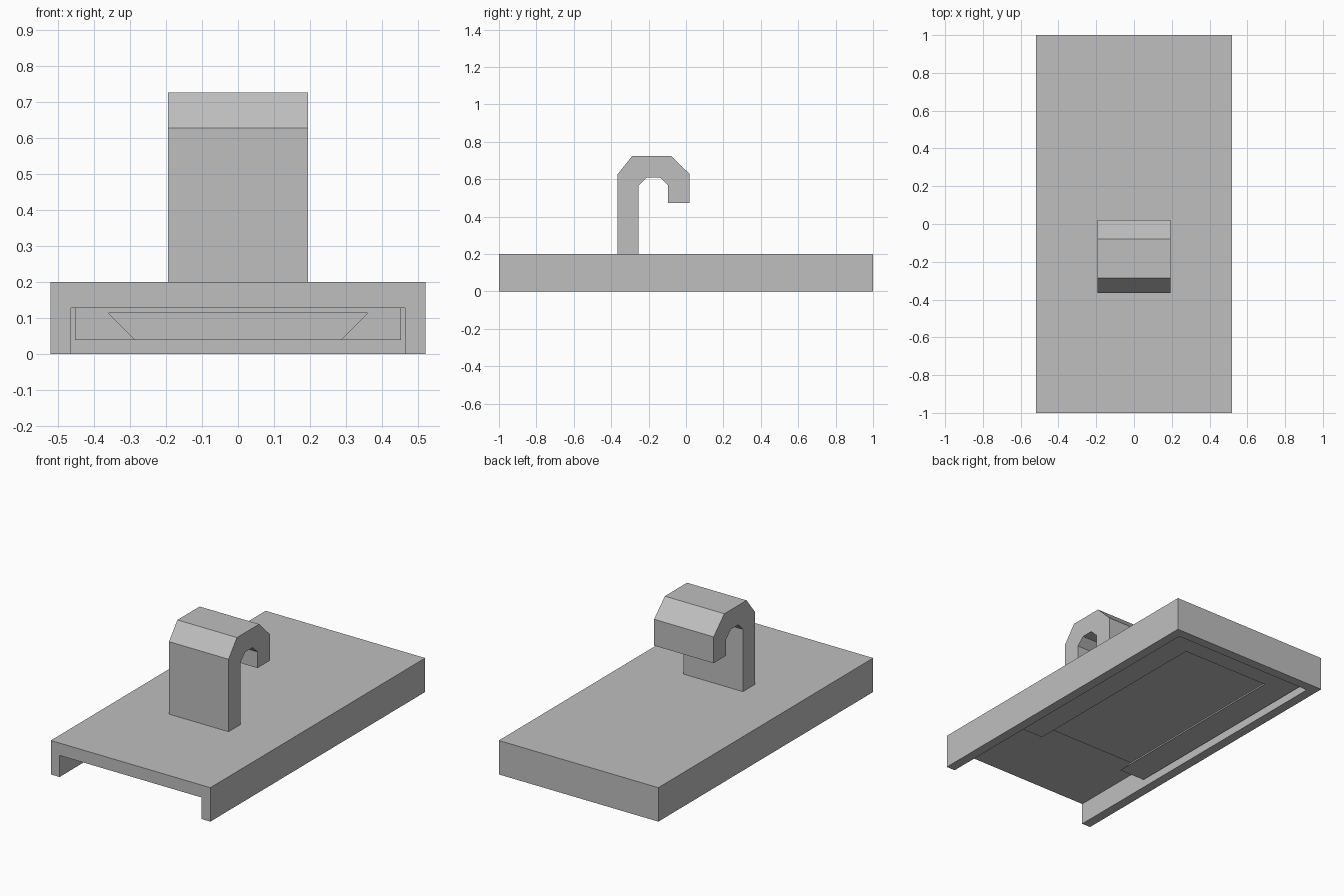
import bpy, bmesh
from mathutils import Vector

cube = bpy.data.objects.get("Cube")
if cube:
    bpy.data.objects.remove(cube, do_unlink=True)

grey = bpy.data.materials.new("light grey")
grey.use_nodes = True
colour = (0.52, 0.52, 0.52, 1)
grey.diffuse_color = colour
grey.node_tree.nodes["Principled BSDF"].inputs["Base Color"].default_value = colour


def prism(name, axis, profile, start, end):
    """Extrude a 2D profile along x (profile is y, z) or y (profile is x, z)."""
    place = {"x": lambda a, b, d: (d, a, b), "y": lambda a, b, d: (a, d, b)}[axis]
    bm = bmesh.new()
    face = bm.faces.new([bm.verts.new(place(a, b, start)) for a, b in profile])
    grown = bmesh.ops.extrude_face_region(bm, geom=[face])["geom"]
    bmesh.ops.translate(bm, vec=Vector(place(0, 0, end - start)),
                        verts=[g for g in grown if isinstance(g, bmesh.types.BMVert)])
    bmesh.ops.recalc_face_normals(bm, faces=bm.faces)
    mesh = bpy.data.meshes.new(name)
    bm.to_mesh(mesh)
    bm.free()
    mesh.materials.append(grey)
    obj = bpy.data.objects.new(name, mesh)
    bpy.context.collection.objects.link(obj)
    return obj


def trapezoid(low_half, high_half, low, high):
    return [(-low_half, low), (low_half, low), (high_half, high), (-high_half, high)]


def carve(obj, cutter):
    """Cut one solid out of another and discard the cutter."""
    cutter.hide_render = True
    cut = obj.modifiers.new("carve", "BOOLEAN")
    cut.operation, cut.solver, cut.object = "DIFFERENCE", "EXACT", cutter
    bpy.context.view_layer.update()
    result = bpy.data.meshes.new_from_object(
        obj.evaluated_get(bpy.context.evaluated_depsgraph_get()))
    obj.modifiers.clear()
    obj.data = result
    bpy.data.objects.remove(cutter, do_unlink=True)


# Base plate, hollow underneath and open at the front
base = prism("base_plate", "y", trapezoid(0.52, 0.52, 0, 0.2), -1, 1)
carve(base, prism("hollow_cutter", "y", trapezoid(0.463, 0.463, -0.1, 0.127), -1.1, 0.943))

# Holder inside the hollow, with a dovetail slot open at the front
holder = prism("slide_holder", "y", trapezoid(0.452, 0.452, 0.038, 0.129), -0.457, 0.93)
slot = [(-0.36, 0.113), (-0.285, 0.038), (-0.285, 0), (0.285, 0), (0.285, 0.038), (0.36, 0.113)]
carve(holder, prism("slot_cutter", "y", slot, -0.6, 0.79))

# Hook standing on the plate and curling to the back
hook = [(-0.365, 0.19), (-0.365, 0.627), (-0.287, 0.725), (-0.08, 0.725), (0.02, 0.627),
        (0.02, 0.472), (-0.095, 0.472), (-0.095, 0.567), (-0.14, 0.61), (-0.21, 0.61),
        (-0.253, 0.567), (-0.253, 0.19)]
prism("hook", "x", hook, -0.194, 0.194)
